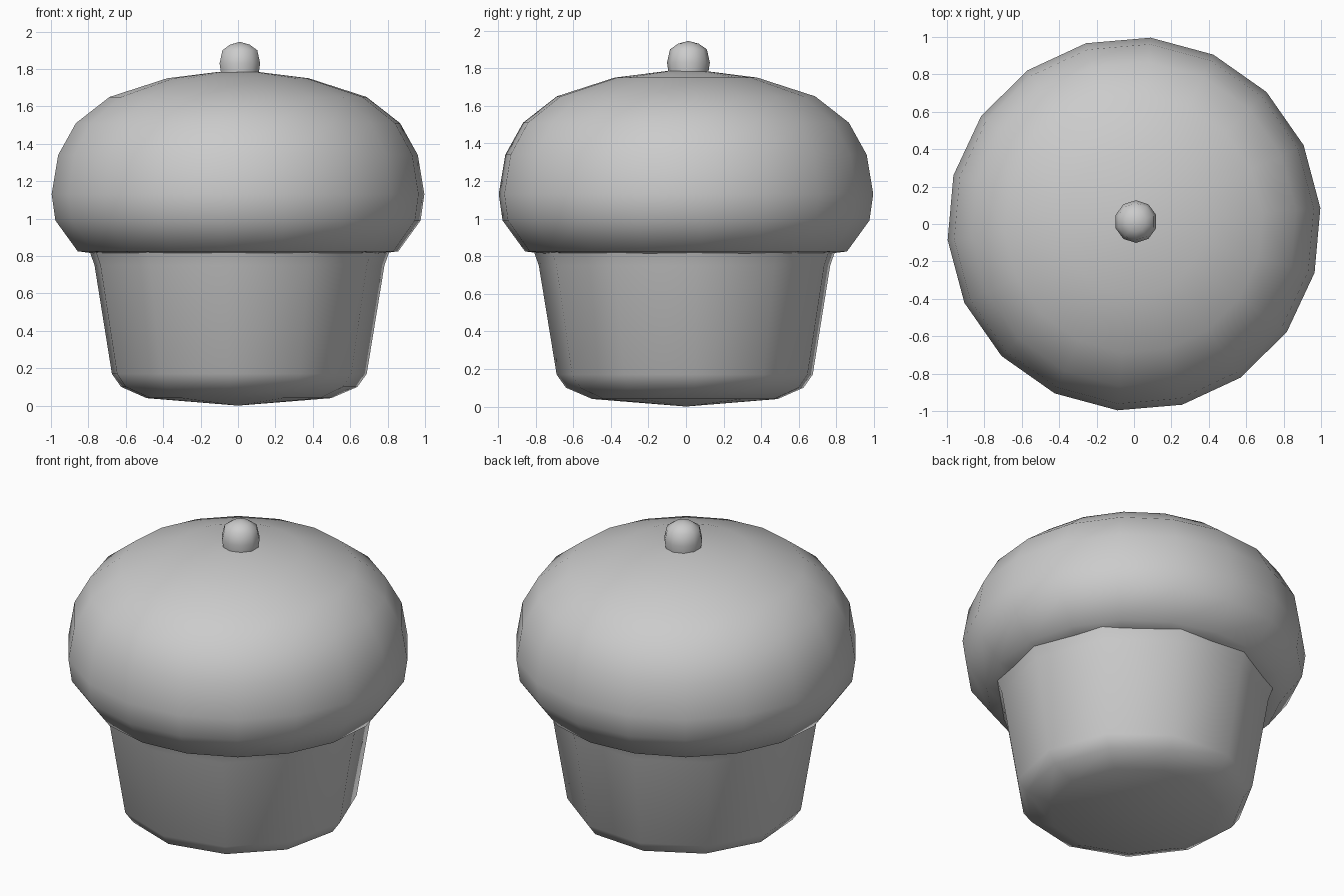
import bpy, bmesh, math

if "Cube" in bpy.data.objects:
    bpy.data.objects.remove(bpy.data.objects["Cube"])

grey = bpy.data.materials.new("plain_grey")
grey.diffuse_color = (0.6, 0.6, 0.6, 1)
grey.use_nodes = True
grey.node_tree.nodes["Principled BSDF"].inputs["Base Color"].default_value = grey.diffuse_color


def lathe(name, profile, sides, phase=0.0, centre=(0, 0)):
    """Turn (radius, z) points around a vertical axis; radius 0 makes a pole."""
    bm = bmesh.new()
    rings = []
    for r, z in profile:
        count = 1 if r == 0 else sides
        ring = []
        for i in range(count):
            a = math.radians(phase) + math.tau * i / sides
            ring.append(bm.verts.new((centre[0] + r * math.cos(a),
                                      centre[1] + r * math.sin(a), z)))
        rings.append(ring)
    for low, high in zip(rings, rings[1:]):
        for i in range(sides):
            j = (i + 1) % sides
            if len(low) == 1:
                bm.faces.new((low[0], high[j], high[i]))
            elif len(high) == 1:
                bm.faces.new((low[i], low[j], high[0]))
            else:
                bm.faces.new((low[i], low[j], high[j], high[i]))
    bmesh.ops.recalc_face_normals(bm, faces=bm.faces)
    mesh = bpy.data.meshes.new(name)
    bm.to_mesh(mesh)
    bm.free()
    mesh.materials.append(grey)
    mesh.shade_smooth()
    obj = bpy.data.objects.new(name, mesh)
    bpy.context.collection.objects.link(obj)
    return obj


# Tapered cup with a slightly pointed underside
lathe("cup", [(0, 0.0), (0.5, 0.04), (0.64, 0.1), (0.69, 0.17),
              (0.785, 0.75), (0.81, 0.82)], 11, 135)

# Domed top with an almost flat underside
lathe("domed_top", [(0.74, 0.81), (0.86, 0.825), (0.98, 0.99), (1.0, 1.13),
                    (0.965, 1.34), (0.87, 1.51), (0.69, 1.65), (0.38, 1.75),
                    (0.1, 1.785), (0, 1.785)], 18, 4.9)

# Small rounded knob
lathe("knob", [(0.105, 1.77), (0.114, 1.83), (0.098, 1.9), (0.055, 1.93),
               (0, 1.945)], 10, 90, (0.01, 0.013))
